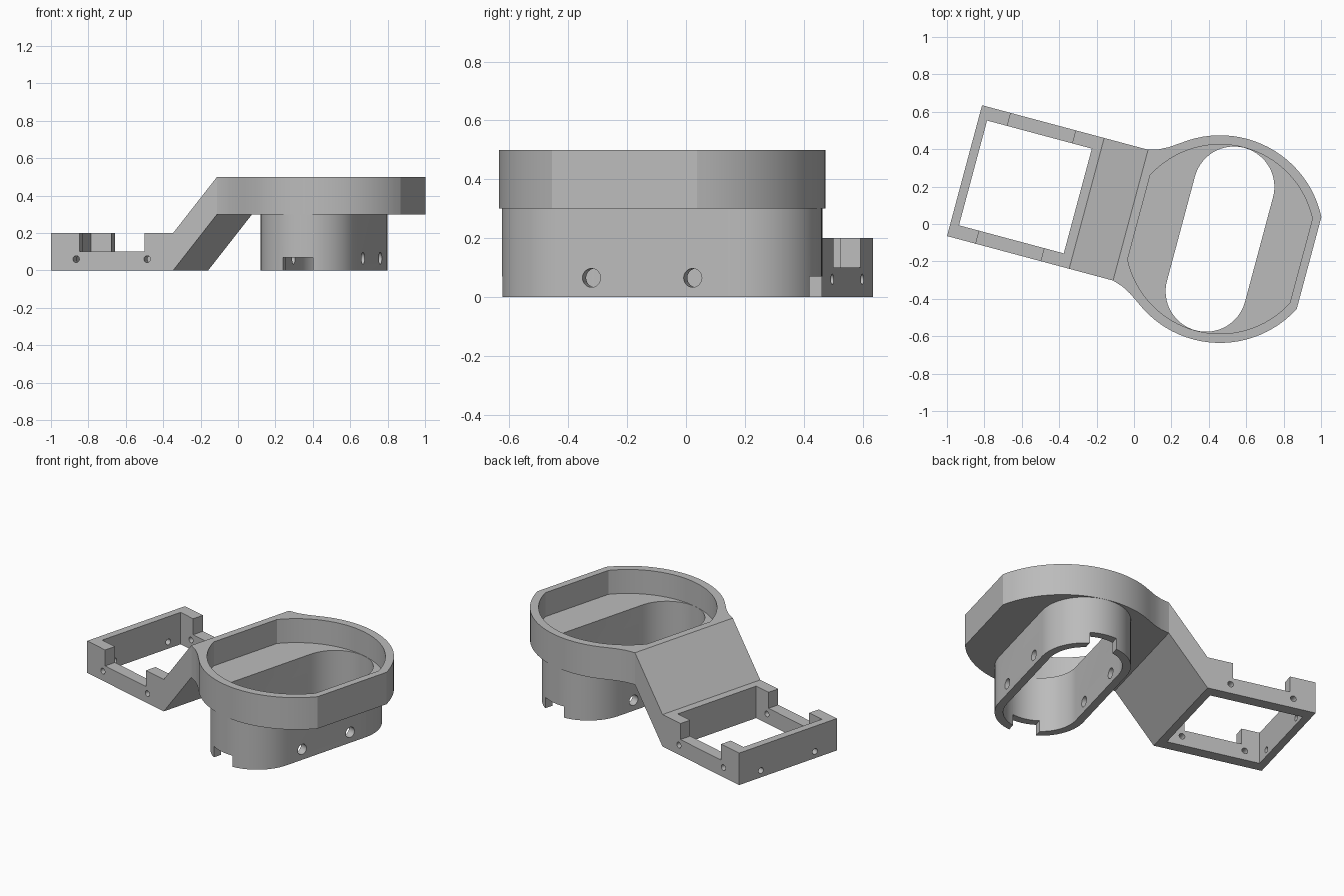
import bpy, bmesh, math
from mathutils import Vector

if "Cube" in bpy.data.objects:
    bpy.data.objects.remove(bpy.data.objects["Cube"])

TURN = math.radians(-15)      # whole bracket is turned about z
CU, CV = 0.465, 0.041         # centre of the cup in bracket axes

grey = bpy.data.materials.new("plain grey")
grey.use_nodes = True
COLOUR = (0.5, 0.5, 0.5, 1)
grey.diffuse_color = COLOUR
grey.node_tree.nodes["Principled BSDF"].inputs["Base Color"].default_value = COLOUR


def extrude(name, points, direction):
    """Solid made by sweeping a flat outline along a vector."""
    bm = bmesh.new()
    face = bm.faces.new([bm.verts.new(p) for p in points])
    swept = bmesh.ops.extrude_face_region(bm, geom=[face])["geom"]
    bmesh.ops.translate(bm, vec=Vector(direction),
                        verts=[g for g in swept if isinstance(g, bmesh.types.BMVert)])
    bmesh.ops.recalc_face_normals(bm, faces=bm.faces)
    mesh = bpy.data.meshes.new(name)
    bm.to_mesh(mesh)
    bm.free()
    mesh.materials.append(grey)
    obj = bpy.data.objects.new(name, mesh)
    obj.rotation_euler.z = TURN
    bpy.context.collection.objects.link(obj)
    return obj


def prism(name, outline, z0, z1):
    return extrude(name, [(u, v, z0) for u, v in outline], (0, 0, z1 - z0))


def box(u0, u1, v0, v1, z0, z1):
    return prism("cutter", [(u0, v0), (u1, v0), (u1, v1), (u0, v1)], z0, z1)


def drill(start, along, radius, sides=24):
    """Round cutter running along u or v."""
    a = Vector(along).normalized()
    side = a.cross(Vector((0, 0, 1)))
    ring = []
    for i in range(sides):
        t = math.tau * i / sides
        ring.append(Vector(start) + radius * (math.cos(t) * side + math.sin(t) * Vector((0, 0, 1))))
    return extrude("cutter", ring, along)


def arc(radius, a0, a1, steps, cu=CU, cv=CV):
    return [(cu + radius * math.cos(a0 + (a1 - a0) * i / steps),
             cv + radius * math.sin(a0 + (a1 - a0) * i / steps)) for i in range(steps + 1)]


def stadium(radius, half):
    return (arc(radius, 0, math.pi, 32, cv=CV + half)
            + arc(radius, math.pi, math.tau, 32, cv=CV - half))


def cut(obj, cutters):
    for c in cutters:
        c.hide_render = True
        mod = obj.modifiers.new("cut", "BOOLEAN")
        mod.operation, mod.solver, mod.object = "DIFFERENCE", "EXACT", c
    bpy.context.view_layer.update()
    graph = bpy.context.evaluated_depsgraph_get()
    mesh = bpy.data.meshes.new_from_object(obj.evaluated_get(graph))
    obj.modifiers.clear()
    obj.data = mesh
    mesh.name = obj.name
    for c in cutters:
        bpy.data.objects.remove(c)


# Servo frame with its sloping arm, one side profile swept across
V0, V1 = CV - 0.362, CV + 0.362
profile = [(-0.949, 0), (-0.273, 0), (-0.03, 0.3), (-0.03, 0.5), (-0.273, 0.2), (-0.949, 0.2)]
arm = extrude("frame_and_arm", [(u, V0, z) for u, z in profile], (0, V1 - V0, 0))
cutters = [box(-0.902, -0.322, CV - 0.29, CV + 0.29, -0.1, 0.4),    # opening
           box(-0.79, -0.431, V0 - 0.1, V1 + 0.1, 0.1, 0.4)]        # side notches
cutters += [drill((u, V0 - 0.1, 0.06), (0, 1, 0), 0.018) for u in (-0.81, -0.417)]
cutters += [drill((-1.0, CV + s * 0.2, 0.042), (0.13, 0, 0), 0.018) for s in (-1, 1)]
cut(arm, cutters)

# Cup: round outer wall, flat on the far side, flared into the arm
R = 0.555
flat = math.acos(0.493 / R)
half = arc(R, flat, math.radians(127), 24)
half += [(0.075, CV + 0.405), (0.025, CV + 0.379), (-0.03, CV + 0.362)]
outline = half + [(u, 2 * CV - v) for u, v in reversed(half)]
cup = prism("cup", outline, 0.3, 0.5)
inner = math.acos(0.449 / 0.506)
pocket = (arc(0.506, inner, math.pi - inner, 32)
          + arc(0.506, math.pi + inner, math.tau - inner, 32))
cut(cup, [prism("cutter", pocket, 0.35, 0.6),
          prism("cutter", stadium(0.216, 0.289), 0.2, 0.4)])

# Oblong tube below the cup, slotted at both ends and cross drilled
tube = prism("oblong_tube", stadium(0.264, 0.29), 0, 0.3)
cutters = [prism("cutter", stadium(0.216, 0.289), -0.1, 0.4),
           box(CU - 0.083, CU + 0.083, CV - 0.8, CV + 0.8, -0.1, 0.07)]
cutters += [drill((0, CV + s * 0.178, 0.065), (1, 0, 0), 0.032) for s in (-1, 1)]
cut(tube, cutters)

# Smooth the curved walls and keep the edges crisp
bpy.ops.object.select_all(action="DESELECT")
for part in (arm, cup, tube):
    part.select_set(True)
bpy.context.view_layer.objects.active = cup
bpy.ops.object.shade_smooth_by_angle(angle=math.radians(25))
